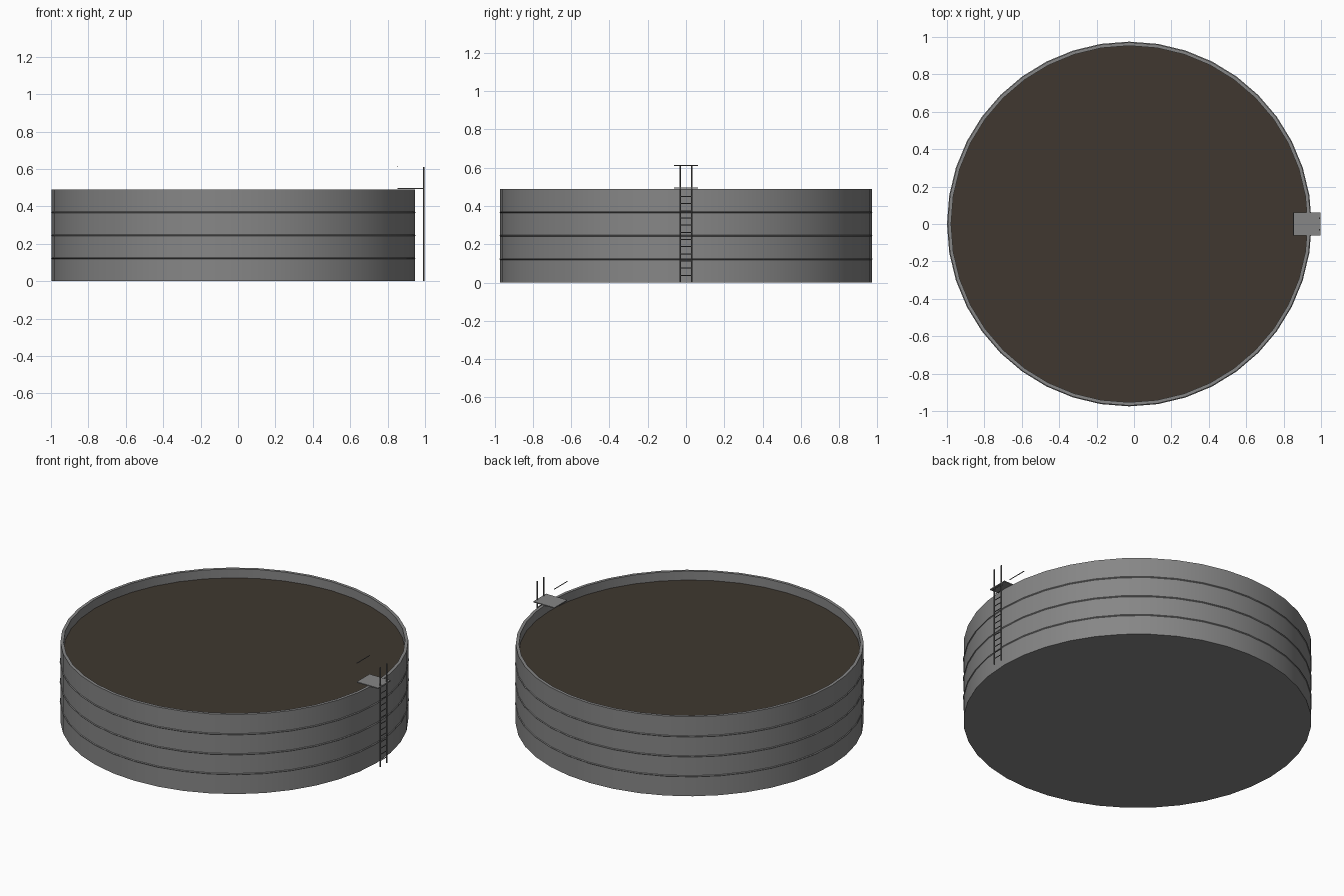
import bpy, bmesh, math
from mathutils import Vector

cube = bpy.data.objects.get("Cube")
if cube:
    bpy.data.objects.remove(cube, do_unlink=True)

CX, R, WALL, H = -0.025, 0.971, 0.018, 0.49
SIDES = 40


def material(name, rgb):
    m = bpy.data.materials.new(name)
    m.use_nodes = True
    m.diffuse_color = (*rgb, 1)
    m.node_tree.nodes["Principled BSDF"].inputs["Base Color"].default_value = (*rgb, 1)
    return m


steel = material("grey steel", (0.24, 0.24, 0.24))
dark_steel = material("dark steel", (0.13, 0.13, 0.13))
sludge = material("dark brown liquid", (0.05, 0.039, 0.029))


def finish(name, bm, mat, smooth=False):
    bmesh.ops.recalc_face_normals(bm, faces=bm.faces)
    mesh = bpy.data.meshes.new(name)
    bm.to_mesh(mesh)
    bm.free()
    mesh.materials.append(mat)
    ob = bpy.data.objects.new(name, mesh)
    bpy.context.collection.objects.link(ob)
    if smooth:
        bpy.ops.object.select_all(action='DESELECT')
        ob.select_set(True)
        bpy.context.view_layer.objects.active = ob
        bpy.ops.object.shade_smooth_by_angle(angle=math.radians(35))
    return ob


def lathe(name, profile, mat, closed=False):
    """Spin a radius/height profile around the tank axis."""
    bm = bmesh.new()
    verts = [bm.verts.new((CX + r, 0, z)) for r, z in profile]
    pairs = list(zip(verts, verts[1:])) + ([(verts[-1], verts[0])] if closed else [])
    edges = [bm.edges.new(p) for p in pairs]
    bmesh.ops.spin(bm, geom=verts + edges, cent=(CX, 0, 0), axis=(0, 0, 1),
                   angle=2 * math.pi, steps=SIDES, use_duplicate=False)
    bmesh.ops.remove_doubles(bm, verts=bm.verts, dist=1e-4)
    return finish(name, bm, mat, True)


def bar(name, a, b, radius, mat):
    """Thin round bar between two points."""
    a, b = Vector(a), Vector(b)
    bm = bmesh.new()
    bmesh.ops.create_cone(bm, cap_ends=True, segments=8, radius1=radius,
                          radius2=radius, depth=(b - a).length)
    bm.transform((b - a).to_track_quat('Z', 'Y').to_matrix().to_4x4())
    bmesh.ops.translate(bm, vec=(a + b) / 2, verts=bm.verts)
    return finish(name, bm, mat, True)


# Open tank shell with a closed bottom
lathe("tank_shell", [(0, 0), (R, 0), (R, H), (R - WALL, H), (R - WALL, 0.02), (0, 0.02)], steel)

# Liquid surface just below the rim
lathe("liquid", [(0, 0.435), (R - WALL, 0.435)], sludge)

# Thin hoops around the wall
for i, z in enumerate((0.123, 0.245, 0.368)):
    t = 0.004
    lathe(f"hoop_{i + 1}", [(R + t, z), (R, z + t), (R - t, z), (R, z - t)], steel, True)

# Ladder
LX, LY, TOP = 0.992, 0.031, 0.612
for side, s in (("right", -1), ("left", 1)):
    bar(f"ladder_rail_{side}", (LX, s * LY, 0), (LX, s * LY, TOP), 0.004, dark_steel)
for i in range(1, 14):
    z = 0.0375 * i
    bar(f"ladder_rung_{i}", (LX, -LY, z), (LX, LY, z), 0.0025, dark_steel)

# Platform over the rim
bm = bmesh.new()
bmesh.ops.create_cube(bm, size=1)
bmesh.ops.scale(bm, vec=(0.144, 0.124, 0.006), verts=bm.verts)
bmesh.ops.translate(bm, vec=(0.925, 0, 0.495), verts=bm.verts)
finish("platform", bm, steel)

# Hand bar above the inner edge of the platform
bar("hand_bar", (0.853, -0.062, TOP), (0.853, 0.062, TOP), 0.0025, dark_steel)
